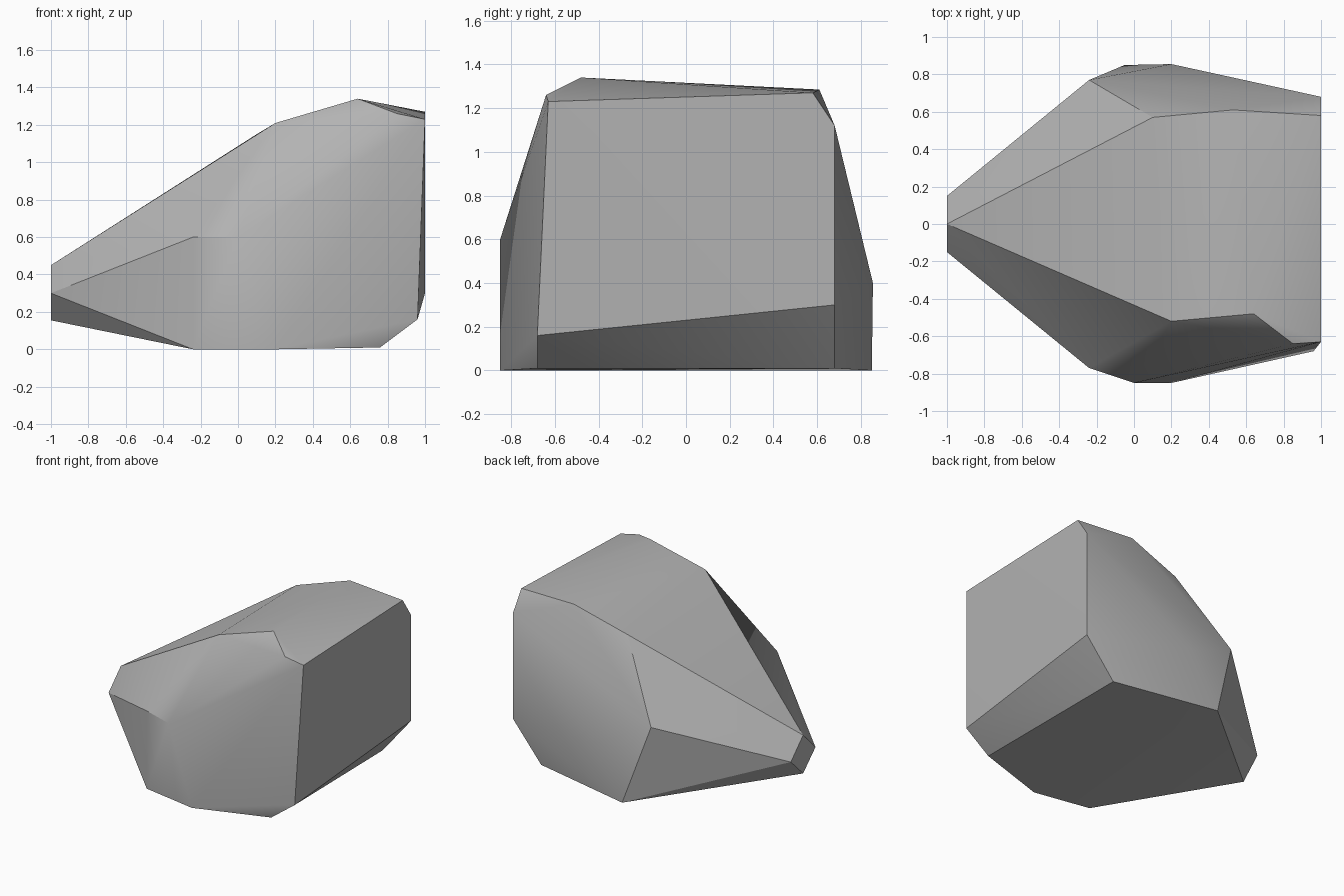
import bpy
import bmesh
import math

cube = bpy.data.objects.get("Cube")
if cube:
    bpy.data.objects.remove(cube, do_unlink=True)

# Grey stone
stone = bpy.data.materials.new("grey_stone")
stone.use_nodes = True
colour = (0.45, 0.45, 0.45, 1)
stone.diffuse_color = colour
bsdf = next(n for n in stone.node_tree.nodes if n.type == "BSDF_PRINCIPLED")
bsdf.inputs["Base Color"].default_value = colour
bsdf.inputs["Roughness"].default_value = 0.9

# Corners of the chiselled boulder, grouped by region
tip = [(-1, 0, .45), (-1, .15, .3), (-1, -.15, .3), (-1, 0, .155)]
base = [(-.24, -.77, 0), (.2, -.85, 0), (.76, -.68, .01),
        (.76, .68, .01), (-.05, .85, 0)]
waist = [(-.24, -.77, .6), (0, -.85, .6), (-.24, .77, .6), (.2, .855, .4)]
crown = [(.2, -.52, 1.21), (.64, -.48, 1.34), (.85, -.64, 1.26),
         (.53, .61, 1.285), (.1, .57, 1.15)]
blunt_end = [(.96, -.68, .16), (1, .68, .3), (1, .68, 1.12),
             (1, .58, 1.27), (1, -.63, 1.23)]

# Wrap the corners in a convex skin and merge the flat facets
bm = bmesh.new()
for corner in tip + base + waist + crown + blunt_end:
    bm.verts.new(corner)
hull = bmesh.ops.convex_hull(bm, input=bm.verts[:])
loose = [v for v in bm.verts if not v.link_faces]
bmesh.ops.delete(bm, geom=loose, context="VERTS")
bmesh.ops.dissolve_limit(bm, angle_limit=math.radians(1.5),
                         verts=bm.verts[:], edges=bm.edges[:])
bmesh.ops.recalc_face_normals(bm, faces=bm.faces[:])

mesh = bpy.data.meshes.new("boulder")
bm.to_mesh(mesh)
bm.free()
mesh.materials.append(stone)
boulder = bpy.data.objects.new("boulder", mesh)
bpy.context.scene.collection.objects.link(boulder)

# Soft facets with crisp main ridges
bpy.ops.object.select_all(action="DESELECT")
boulder.select_set(True)
bpy.context.view_layer.objects.active = boulder
bpy.ops.object.shade_smooth_by_angle(angle=math.radians(30))
